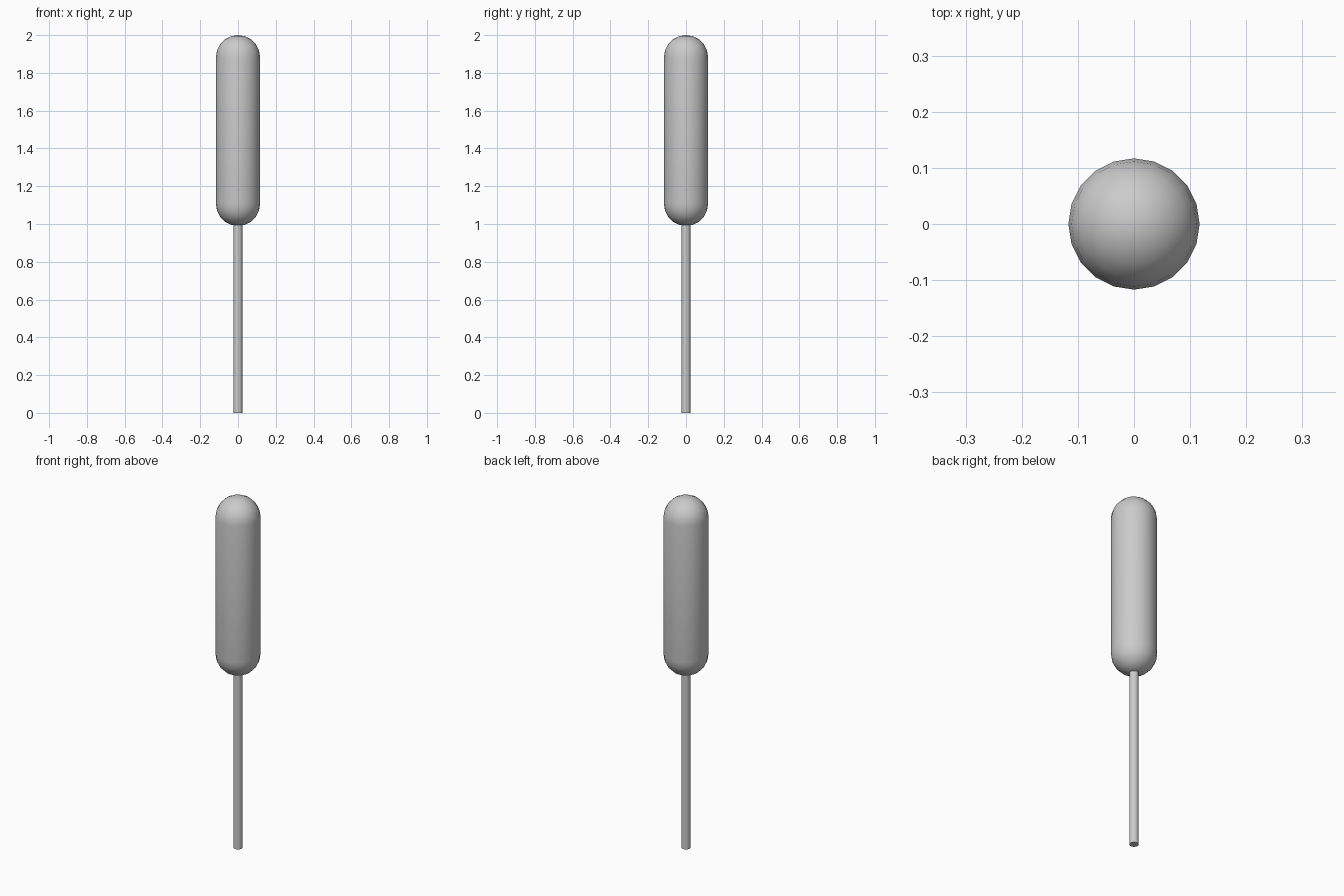
import bpy, bmesh
from math import sin, cos, pi

if "Cube" in bpy.data.objects:
    bpy.data.objects.remove(bpy.data.objects["Cube"])

SIDES = 20


def lathe(name, profile):
    """Revolve (radius, z) points around z; zero radius makes a pole."""
    bm = bmesh.new()
    rings = []
    for r, z in profile:
        if r < 1e-6:
            rings.append([bm.verts.new((0, 0, z))] * SIDES)
        else:
            rings.append([bm.verts.new((r * cos(2 * pi * i / SIDES),
                                        r * sin(2 * pi * i / SIDES), z))
                          for i in range(SIDES)])
    for low, high in zip(rings, rings[1:]):
        for i in range(SIDES):
            j = (i + 1) % SIDES
            corners = dict.fromkeys((low[i], low[j], high[j], high[i]))
            bm.faces.new(list(corners))
    bmesh.ops.recalc_face_normals(bm, faces=bm.faces)
    mesh = bpy.data.meshes.new(name)
    bm.to_mesh(mesh)
    bm.free()
    obj = bpy.data.objects.new(name, mesh)
    bpy.context.collection.objects.link(obj)
    bpy.ops.object.select_all(action='DESELECT')
    obj.select_set(True)
    bpy.context.view_layer.objects.active = obj
    bpy.ops.object.shade_smooth_by_angle(angle=pi / 4)
    return obj


# Rounded head: cylinder with two hemispherical ends
R, BOTTOM, TOP, STEPS = 0.117, 0.99, 2.0, 5
arc = [(R * sin(k * pi / 2 / STEPS), R * cos(k * pi / 2 / STEPS))
       for k in range(STEPS + 1)]
lower = [(r, BOTTOM + R - h) for r, h in arc]
upper = [(r, TOP - R + h) for r, h in reversed(arc)]
lathe("head", lower + upper)

# Thin straight stem, closed at both ends
lathe("stem", [(0, 0), (0.0235, 0), (0.0235, 1.0), (0, 1.0)])
